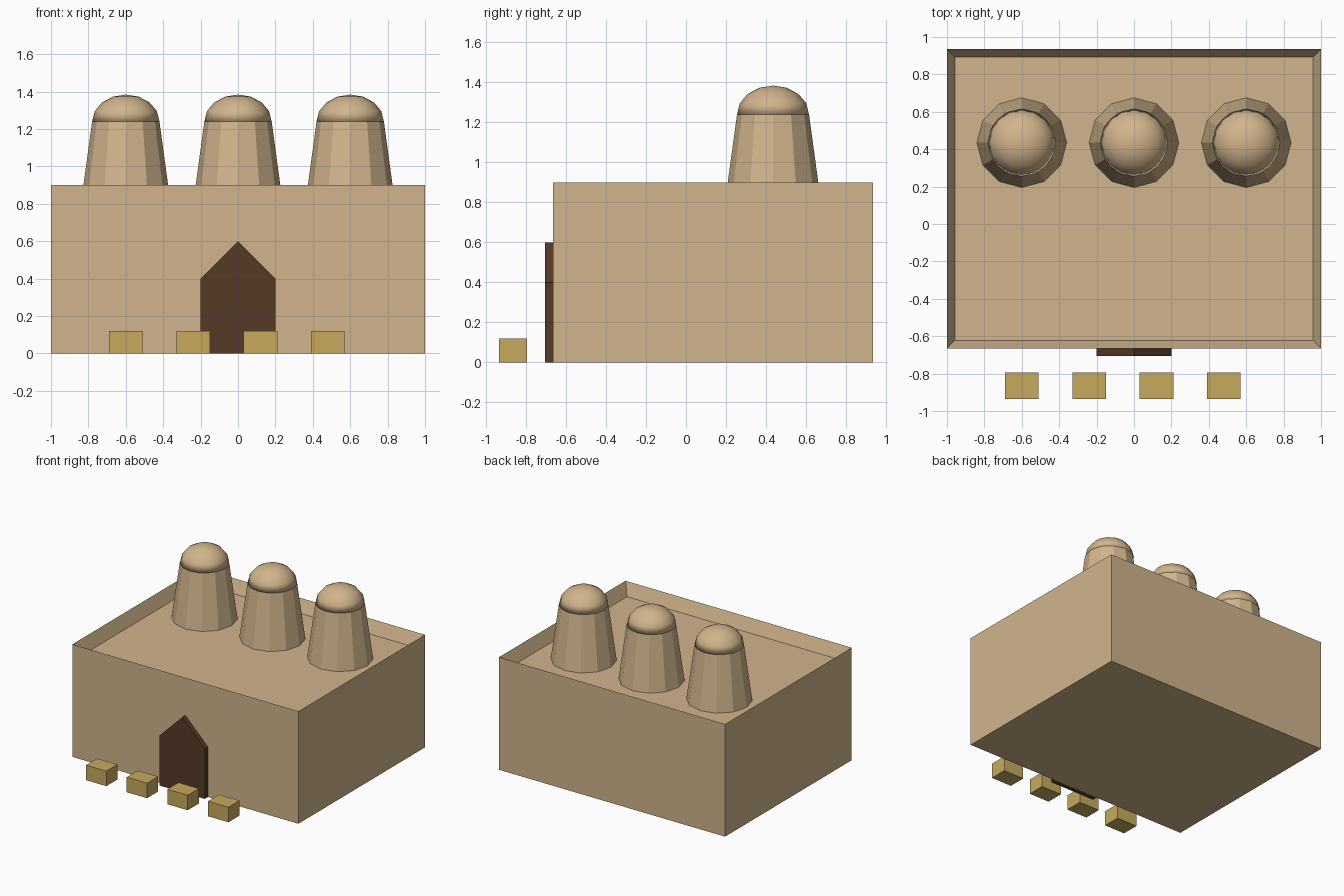
import bpy, bmesh, math
from mathutils import Matrix

if "Cube" in bpy.data.objects:
    bpy.data.objects.remove(bpy.data.objects["Cube"])


def material(name, rgb):
    """Flat material from 0-255 sRGB values."""
    def linear(c):
        c /= 255
        return c / 12.92 if c <= 0.04045 else ((c + 0.055) / 1.055) ** 2.4
    mat = bpy.data.materials.new(name)
    mat.diffuse_color = (*[linear(c) for c in rgb], 1)
    mat.use_nodes = True
    mat.node_tree.nodes["Principled BSDF"].inputs["Base Color"].default_value = mat.diffuse_color
    return mat


SAND = material("sandstone", (209, 181, 140))
WOOD = material("dark_wood", (85, 58, 38))
STRAW = material("straw", (199, 170, 95))


def finish(bm, name, mat, smooth=False):
    bmesh.ops.recalc_face_normals(bm, faces=bm.faces)
    for f in bm.faces:
        f.smooth = smooth
    mesh = bpy.data.meshes.new(name)
    bm.to_mesh(mesh)
    bm.free()
    mesh.materials.append(mat)
    obj = bpy.data.objects.new(name, mesh)
    bpy.context.collection.objects.link(obj)
    return obj


def box(bm, size, center):
    bmesh.ops.create_cube(bm, size=1, matrix=Matrix.Translation(center) @ Matrix.Diagonal((*size, 1)))


# Main hall with a sunken roof behind a low parapet
bm = bmesh.new()
box(bm, (2, 1.6, 0.9), (0, 0.135, 0.45))
roof = max(bm.faces, key=lambda f: f.calc_center_median().z)
bmesh.ops.inset_region(bm, faces=[roof], thickness=0.06)
for v in roof.verts:
    v.co.z -= 0.1
finish(bm, "hall", SAND)

# Tapered towers with rounded caps
for i, x in enumerate((-0.6, 0, 0.6), 1):
    bm = bmesh.new()
    bmesh.ops.create_cone(bm, cap_ends=True, segments=12, radius1=0.24, radius2=0.18,
                          depth=0.44, matrix=Matrix.Translation((x, 0.435, 1.02)))
    finish(bm, f"tower_{i}", SAND)

    bm = bmesh.new()
    bmesh.ops.create_uvsphere(bm, u_segments=16, v_segments=8, radius=0.18)
    bmesh.ops.delete(bm, geom=[v for v in bm.verts if v.co.z < -0.001], context='VERTS')
    bmesh.ops.holes_fill(bm, edges=[e for e in bm.edges if e.is_boundary], sides=0)
    bm.transform(Matrix.Translation((x, 0.435, 1.24)) @ Matrix.Diagonal((1, 1, 0.8, 1)))
    finish(bm, f"tower_dome_{i}", SAND, smooth=True)

# Pointed doorway slab
bm = bmesh.new()
profile = [(-0.2, 0), (0.2, 0), (0.2, 0.4), (0, 0.6), (-0.2, 0.4)]
face = bm.faces.new([bm.verts.new((x, -0.705, z)) for x, z in profile])
ext = bmesh.ops.extrude_face_region(bm, geom=[face])
for v in ext["geom"]:
    if isinstance(v, bmesh.types.BMVert):
        v.co.y += 0.04
if not face.is_valid or all(e.is_manifold for e in bm.edges) is False:
    bmesh.ops.holes_fill(bm, edges=[e for e in bm.edges if e.is_boundary], sides=0)
finish(bm, "door", WOOD)

# Row of straw blocks in front
for i in range(4):
    bm = bmesh.new()
    box(bm, (0.18, 0.14, 0.12), (-0.6 + 0.36 * i, -0.865, 0.06))
    finish(bm, f"straw_block_{i + 1}", STRAW)
